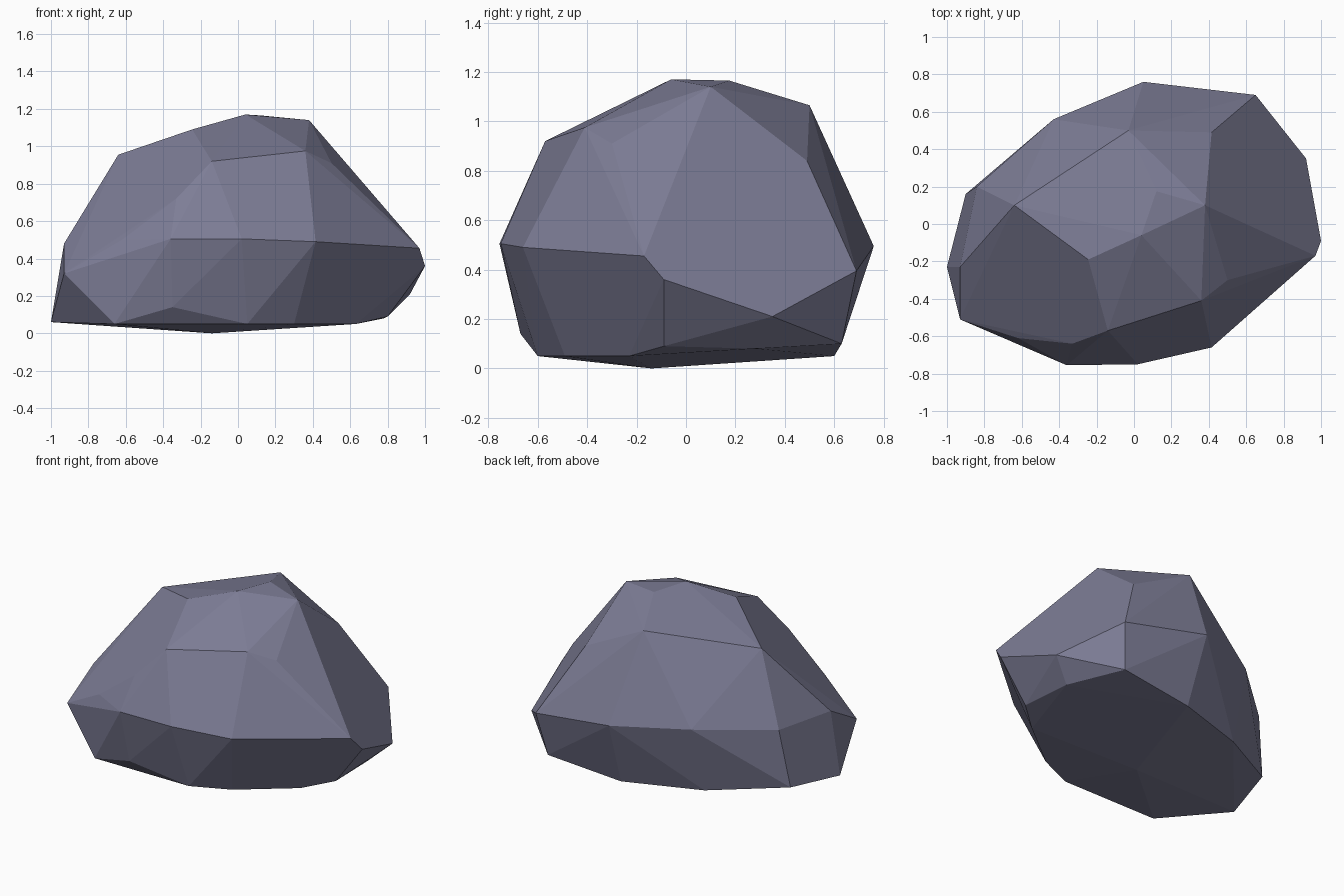
import bpy
import bmesh
from math import radians

default_cube = bpy.data.objects.get("Cube")
if default_cube:
    bpy.data.objects.remove(default_cube, do_unlink=True)


def make_material(name, colour):
    material = bpy.data.materials.new(name)
    material.use_nodes = True
    material.diffuse_color = colour
    shader = next(node for node in material.node_tree.nodes if node.type == "BSDF_PRINCIPLED")
    shader.inputs["Base Color"].default_value = colour
    return material


def make_boulder(name, corner_rings, material):
    """Wrap the corners in a faceted stone and merge nearly coplanar facets."""
    bm = bmesh.new()
    for ring in corner_rings:
        for corner in ring:
            bm.verts.new(corner)
    hull = bmesh.ops.convex_hull(bm, input=bm.verts[:])
    buried = [item for item in hull["geom_interior"] if isinstance(item, bmesh.types.BMVert)]
    bmesh.ops.delete(bm, geom=buried, context="VERTS")
    bmesh.ops.dissolve_limit(bm, angle_limit=radians(3), verts=bm.verts[:], edges=bm.edges[:])
    bmesh.ops.recalc_face_normals(bm, faces=bm.faces[:])
    mesh = bpy.data.meshes.new(name)
    bm.to_mesh(mesh)
    bm.free()
    mesh.materials.append(material)
    boulder = bpy.data.objects.new(name, mesh)
    bpy.context.scene.collection.objects.link(boulder)
    return boulder


# Underside: a lowest point and the rim around it, counter-clockwise from the right
base = [
    (-.14, -.14, 0),
    (.8, -.09, .09), (.78, .28, .08), (.6, .63, .1), (.07, .6, .05),
    (-.44, .43, .06), (-.9, .16, .1), (-1, -.23, .06), (-.66, -.6, .05),
    (-.35, -.67, .14), (.05, -.6, .05), (.3, -.49, .05), (.63, -.23, .05),
]

# Widest belt, where the steep lower sides meet the sloping upper faces
belt = [
    (.97, -.17, .455), (1, -.09, .36), (.92, .35, .21), (.65, .69, .395),
    (.05, .76, .495), (-.43, .56, .52), (-.84, .2, .49), (-.93, -.23, .48),
    (-.93, -.51, .32), (-.62, -.61, .5), (-.36, -.755, .505), (.02, -.75, .505),
    (.415, -.66, .49),
]

# Shoulder corners
shoulder = [
    (.5, -.17, .95), (.5, -.3, .91), (.36, -.41, .975), (-.14, -.57, .92),
    (-.33, -.64, .72), (-.64, .1, .955), (-.03, .5, 1.065), (.415, .49, .84),
]

# Crown corners
crown = [(.38, .1, 1.14), (.12, .175, 1.165), (.04, -.06, 1.17), (-.245, -.19, 1.09)]

slate = make_material("slate grey", (.205, .205, .305, 1))
make_boulder("boulder", [base, belt, shoulder, crown], slate)
